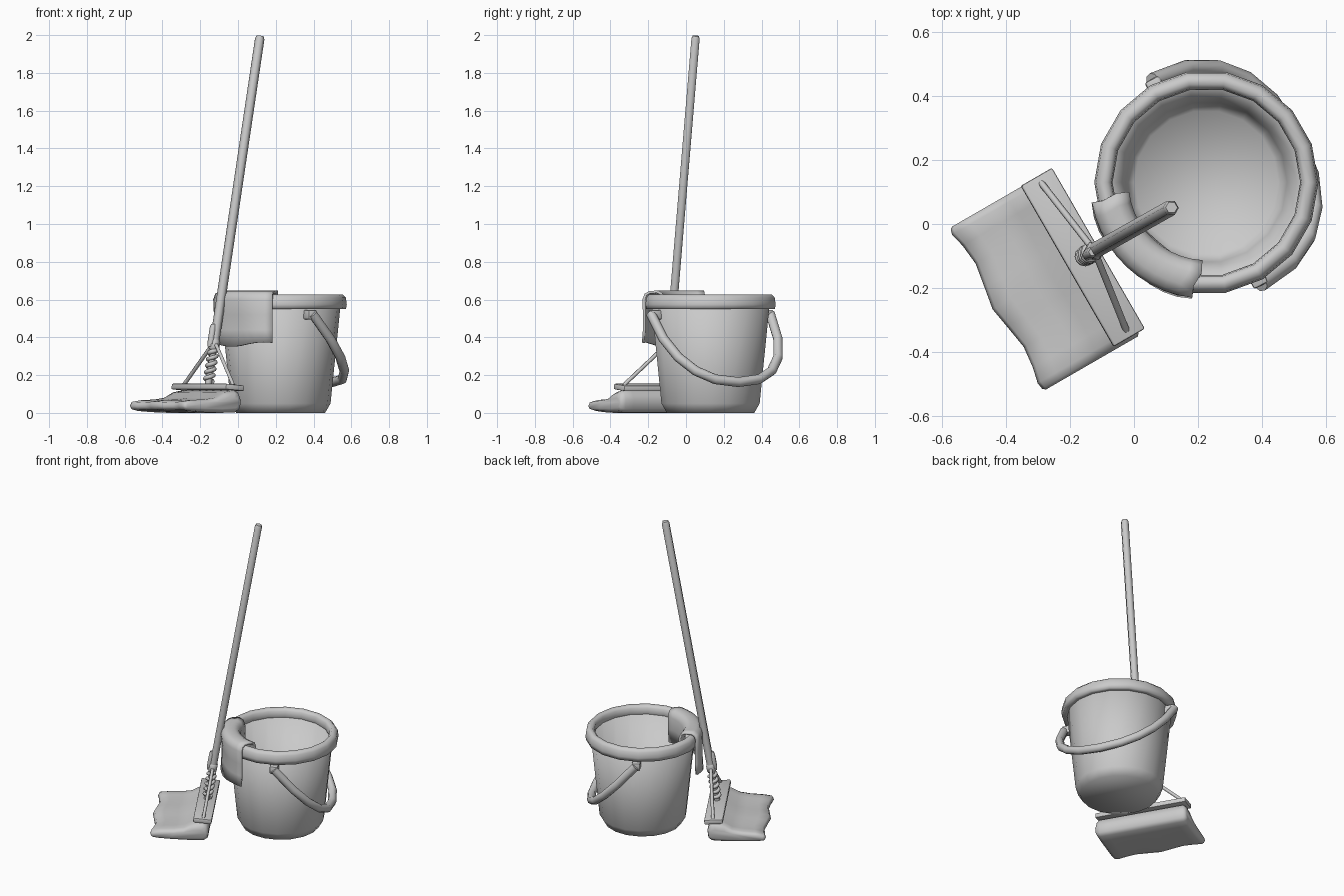
import bpy, bmesh, math
from mathutils import Vector, Matrix

if "Cube" in bpy.data.objects:
    bpy.data.objects.remove(bpy.data.objects["Cube"])

grey = bpy.data.materials.new("plain grey")
grey.diffuse_color = (0.59, 0.59, 0.59, 1)
grey.use_nodes = True
grey.node_tree.nodes["Principled BSDF"].inputs["Base Color"].default_value = grey.diffuse_color
BUCKET = Vector((0.226, 0.13, 0))


def finish(obj, angle=45):
    if not obj.data.materials:
        obj.data.materials.append(grey)
    bpy.ops.object.select_all(action='DESELECT')
    obj.select_set(True)
    bpy.context.view_layer.objects.active = obj
    bpy.ops.object.shade_smooth_by_angle(angle=math.radians(angle))
    return obj


def mesh_object(name, bm, angle=45):
    bmesh.ops.recalc_face_normals(bm, faces=bm.faces)
    me = bpy.data.meshes.new(name)
    bm.to_mesh(me)
    bm.free()
    obj = bpy.data.objects.new(name, me)
    bpy.context.collection.objects.link(obj)
    return finish(obj, angle)


def loft(name, rings, closed_u=True, closed_v=False, caps=True, angle=45):
    """Skin a list of point rings."""
    bm = bmesh.new()
    rows = [[bm.verts.new(p) for p in r] for r in rings]
    n, m = len(rows), len(rows[0])
    for i in range(n if closed_v else n - 1):
        a, b = rows[i], rows[(i + 1) % n]
        for j in range(m if closed_u else m - 1):
            k = (j + 1) % m
            bm.faces.new((a[j], a[k], b[k], b[j]))
    if caps:
        bm.faces.new(rows[0])
        bm.faces.new(rows[-1])
    return mesh_object(name, bm, angle)


def tube(name, pts, radius, res=1, scales=None):
    """Round rod swept along a path."""
    cu = bpy.data.curves.new(name, 'CURVE')
    cu.dimensions = '3D'
    cu.bevel_depth = radius
    cu.bevel_resolution = res
    cu.use_fill_caps = True
    sp = cu.splines.new('POLY')
    sp.points.add(len(pts) - 1)
    for i, p in enumerate(pts):
        sp.points[i].co = (*p, 1)
        sp.points[i].radius = scales[i] if scales else 1
    obj = bpy.data.objects.new(name, cu)
    bpy.context.collection.objects.link(obj)
    bpy.ops.object.select_all(action='DESELECT')
    obj.select_set(True)
    bpy.context.view_layer.objects.active = obj
    bpy.ops.object.convert(target='MESH')
    return finish(bpy.context.view_layer.objects.active, 62)


def box(name, size, matrix, bevel):
    bm = bmesh.new()
    bmesh.ops.create_cube(bm, size=1)
    bmesh.ops.scale(bm, vec=size, verts=bm.verts)
    bmesh.ops.bevel(bm, geom=bm.edges[:], offset=bevel, segments=2,
                    profile=0.5, affect='EDGES')
    bm.transform(matrix)
    return mesh_object(name, bm)


def polar(r, a, z):
    return BUCKET + Vector((r * math.cos(a), r * math.sin(a), z))


def lathe(name, profile, sides=18, closed=False):
    turn = [2 * math.pi * i / sides for i in range(sides)]
    return loft(name, [[polar(r, a, z) for a in turn] for r, z in profile],
                closed_v=closed, caps=not closed, angle=180)


# Bucket shell: outside from base to top, then inside down to the floor;
# smooth all over so the floor blends softly into the wall
lathe("bucket_body", [(0.235, 0), (0.264, 0.05), (0.318, 0.58), (0.298, 0.59),
                      (0.252, 0.07), (0.225, 0.03)])
# Rolled rim
lathe("bucket_rim", [(0.316, 0.55), (0.346, 0.55), (0.35, 0.575), (0.345, 0.61),
                     (0.33, 0.626), (0.31, 0.626), (0.297, 0.612),
                     (0.293, 0.58), (0.3, 0.56)], closed=True)

# Carrying handle hanging on one side, with its two ears
axis_a = math.radians(-62)
along = Vector((math.cos(axis_a), math.sin(axis_a), 0))
out = Vector((-along.y, along.x, 0))
path = []
for i in range(11):
    t = math.pi * i / 10
    c, s = math.cos(t), math.sin(t)
    c = math.copysign(abs(c) ** 0.85, c)
    s = max(s, 0) ** 0.85
    path.append(BUCKET + along * 0.358 * c + out * 0.312 * s
                + Vector((0, 0, 0.525 - 0.362 * s)))
tube("bucket_handle", path, 0.026, 2)
for sign, name in ((1, "front_ear"), (-1, "back_ear")):
    m = Matrix.Translation(BUCKET + along * 0.33 * sign + Vector((0, 0, 0.52)))
    box(name, (0.07, 0.05, 0.05), m @ Matrix.Rotation(axis_a, 4, 'Z'), 0.008)

# Cloth draped over the rim
drape = [(0.255, 0.43), (0.25, 0.52), (0.25, 0.6), (0.262, 0.63), (0.285, 0.641),
         (0.325, 0.638), (0.347, 0.626), (0.356, 0.6), (0.352, 0.52),
         (0.352, 0.44), (0.357, 0.362)]
rings = []
for i in range(11):
    f = i / 10
    ripple = 0.005 * math.sin(f * 9)
    rings.append([polar(r + ripple * (z < 0.56),
                        math.radians(190 + 73 * f + (7 * f - 3) * (r < 0.3)),
                        z + (0.012 * math.cos(f * 7) if z < 0.4 else 0))
                  for r, z in drape])
cloth = loft("cloth", rings, closed_u=False, caps=False, angle=60)
solid = cloth.modifiers.new("thickness", 'SOLIDIFY')
solid.thickness = 0.014
solid.offset = 0


# Mop pole and its fittings share one leaning axis
def lean(z):
    return Vector((0.118 - 0.149 * (2 - z), 0.052 - 0.0837 * (2 - z), z))


tube("mop_pole", [lean(z) for z in (0.36, 1.0, 1.98, 1.996)], 0.025, 1,
     [1, 1, 1, 0.75])
tube("pole_sleeve", [lean(z) for z in (0.335, 0.35, 0.38, 0.39)], 0.03, 1,
     [0.8, 1, 1, 0.8])
tube("spring_core", [lean(0.13), lean(0.37)], 0.018, 2)
coil = []
for i in range(61):
    a = 2 * math.pi * i / 12
    coil.append(lean(0.165 + 0.17 * i / 60)
                + Vector((math.cos(a), math.sin(a), 0)) * 0.021)
tube("spring", coil, 0.012, 1)

# Frame of the mop head, turned 30 degrees
HEAD = Matrix.Translation((-0.16, -0.104, 0)) @ Matrix.Rotation(math.radians(30), 4, 'Z')
clip = HEAD.to_3x3() @ Vector((-0.022, 0, 0))
tube("sleeve_clip", [lean(z) + clip for z in (0.35, 0.37, 0.45, 0.47)], 0.018, 1,
     [0.8, 1, 1, 0.7])
plate_m = HEAD @ Matrix.Translation((0, 0, 0.135)) @ Matrix.Rotation(math.radians(5), 4, 'Y')
box("mop_plate", (0.112, 0.58, 0.03), plate_m, 0.006)
for sign, name in ((1, "back_brace"), (-1, "front_brace")):
    foot = HEAD @ Vector((0.004, 0.265 * sign, 0.145))
    top = lean(0.36) + HEAD.to_3x3() @ Vector((0, 0.022 * sign, 0))
    tube(name, [foot, top], 0.0105, 1)

# Soft mop pad flopped to one side: cross-section (across, height)
section = [(-0.315, 0.035), (-0.305, 0.058), (-0.25, 0.066), (-0.17, 0.07),
           (-0.11, 0.08), (-0.06, 0.108), (0.0, 0.12), (0.025, 0.11),
           (0.038, 0.07), (0.032, 0.02), (0.01, 0.003), (-0.08, 0.0),
           (-0.19, 0.004), (-0.27, 0.01), (-0.305, 0.018)]
rings = []
stations = [-0.3, -0.292, -0.27, -0.22, -0.15, -0.07, 0.0, 0.07, 0.15, 0.22,
            0.265, 0.28, 0.287]
squash = {0: 0.45, 1: 0.8, 11: 0.8, 12: 0.45}
for i, v in enumerate(stations):
    k = squash.get(i, 1)
    ring = []
    for u, z in section:
        w = max(0, min(1, -u / 0.31))             # loose edge ripples most
        du = w * (0.02 * math.cos(v * 19) - 0.012 * abs(math.sin(v * 12)))
        dz = 0.003 * w * math.sin(v * 22 + 1) if z > 0.03 else 0
        mid = 0.045 - 0.01 * w
        uu = -0.13 + (u + 0.13) * (0.86 + 0.14 * k) - 0.5 * du
        ring.append(HEAD @ Vector((uu, v, mid + (z + dz - mid) * k)))
    rings.append(ring)
loft("mop_pad", rings, angle=75)
